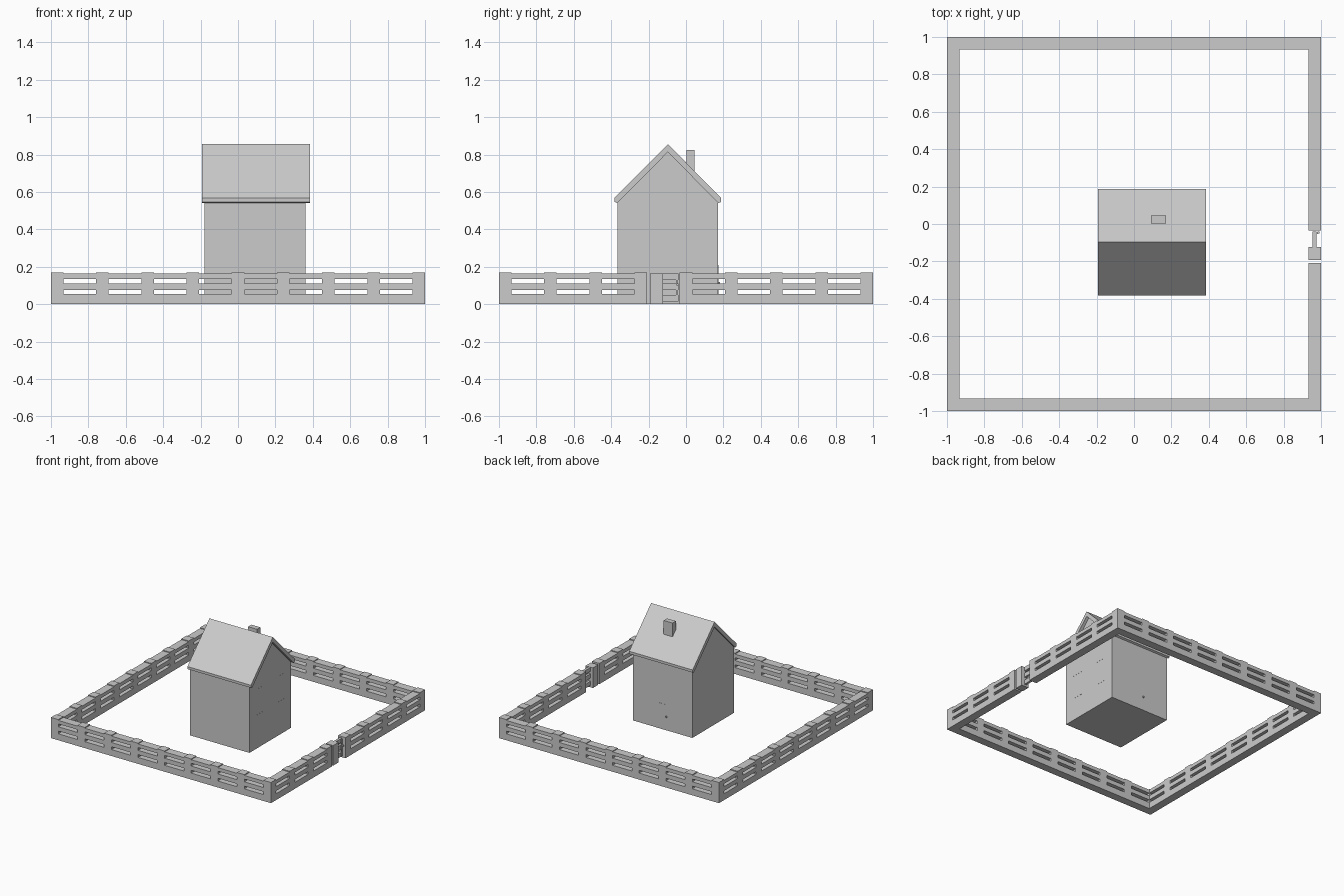
import bpy, bmesh
from mathutils import Vector

if "Cube" in bpy.data.objects:
    bpy.data.objects.remove(bpy.data.objects["Cube"])

grey = bpy.data.materials.new("plain_grey")
grey.diffuse_color = (0.6, 0.6, 0.6, 1)
grey.use_nodes = True
grey.node_tree.nodes["Principled BSDF"].inputs["Base Color"].default_value = grey.diffuse_color


def finish(name, bm):
    bmesh.ops.recalc_face_normals(bm, faces=bm.faces)
    me = bpy.data.meshes.new(name)
    bm.to_mesh(me)
    bm.free()
    me.materials.append(grey)
    ob = bpy.data.objects.new(name, me)
    bpy.context.collection.objects.link(ob)
    return ob


def add_box(bm, lo, hi):
    lo, hi = Vector(lo), Vector(hi)
    r = bmesh.ops.create_cube(bm, size=1)
    for v in r["verts"]:
        v.co = (lo + hi) / 2 + v.co * (hi - lo)


def box(name, lo, hi):
    bm = bmesh.new()
    add_box(bm, lo, hi)
    return finish(name, bm)


def extrude_x(name, profile, x0, x1):
    """Extrude a (y, z) outline along x."""
    bm = bmesh.new()
    f = bm.faces.new([bm.verts.new((x0, y, z)) for y, z in profile])
    r = bmesh.ops.extrude_face_region(bm, geom=[f])
    for v in r["geom"]:
        if isinstance(v, bmesh.types.BMVert):
            v.co.x = x1
    return finish(name, bm)


# Fence: nine posts per side joined by three rails
T = 0.067
PITCH = (2 - T) / 8
POSTS = [-1 + T / 2 + i * PITCH for i in range(9)]
RAILS = [(0, 0.053), (0.076, 0.111), (0.134, 0.163)]


def fence_side(name, along_x, inner, outer, gap=None):
    bm = bmesh.new()

    def piece(a, b, z0, z1):
        if along_x:
            add_box(bm, (a, inner, z0), (b, outer, z1))
        else:
            add_box(bm, (inner, a, z0), (outer, b, z1))

    # corner posts belong to the sides that run along x
    for c in (POSTS if along_x else POSTS[1:-1]):
        piece(c - T / 2, c + T / 2, 0, 0.17)
    for i in range(8):
        if i != gap:
            for z0, z1 in RAILS:
                piece(POSTS[i] + T / 2, POSTS[i + 1] - T / 2, z0, z1)
    finish(name, bm)


fence_side("front_fence", True, -1, -1 + T)
fence_side("back_fence", True, 1 - T, 1)
fence_side("left_fence", False, -1, -1 + T)
fence_side("right_fence", False, 1 - T, 1, gap=3)

# Gate: wide stile, thin rails, end bar and latch
box("gate_stile", (1 - T, -0.193, 0), (1, -0.124, 0.165))
bm = bmesh.new()
for z0, z1 in ((0.015, 0.05), (0.076, 0.111), (0.13, 0.163)):
    add_box(bm, (0.955, -0.124, z0), (0.975, -0.04, z1))
finish("gate_rails", bm)
box("gate_end_bar", (0.975, -0.053, 0.02), (0.98, -0.043, 0.155))
box("gate_latch", (0.98, -0.05, 0.1), (0.993, -0.04, 0.11))

# House body with gable ends
YC = -0.097
X0, X1 = -0.178, 0.36
extrude_x("house_walls", [(YC - 0.269, 0), (YC + 0.269, 0), (YC + 0.269, 0.55),
                          (YC, 0.82), (YC - 0.269, 0.55)], X0, X1)

# Roof: two slabs as one bent profile
half = [(0.285, 0.568), (0.285, 0.547), (0.27, 0.54)]
extrude_x("roof", [(YC, 0.855)] + [(YC + y, z) for y, z in half] + [(YC, 0.813)]
          + [(YC - y, z) for y, z in reversed(half)], X0 - 0.014, X1 + 0.025)

# Chimney on the back slope
box("chimney", (0.09, 0.003, 0.62), (0.171, 0.046, 0.824))

# Windows on the gable wall, door and knob on the back wall
for row, (z0, z1) in (("lower", (0.185, 0.275)), ("upper", (0.38, 0.485))):
    for side, y in (("left", YC - 0.18), ("right", YC + 0.09)):
        box(f"{row}_{side}_window", (X1 - 0.002, y, z0), (X1 + 0.001, y + 0.09, z1))
yb = YC + 0.269
box("door", (0.035, yb - 0.002, 0), (0.145, yb + 0.001, 0.21))
box("door_knob", (0.05, yb, 0.107), (0.062, yb + 0.01, 0.119))
